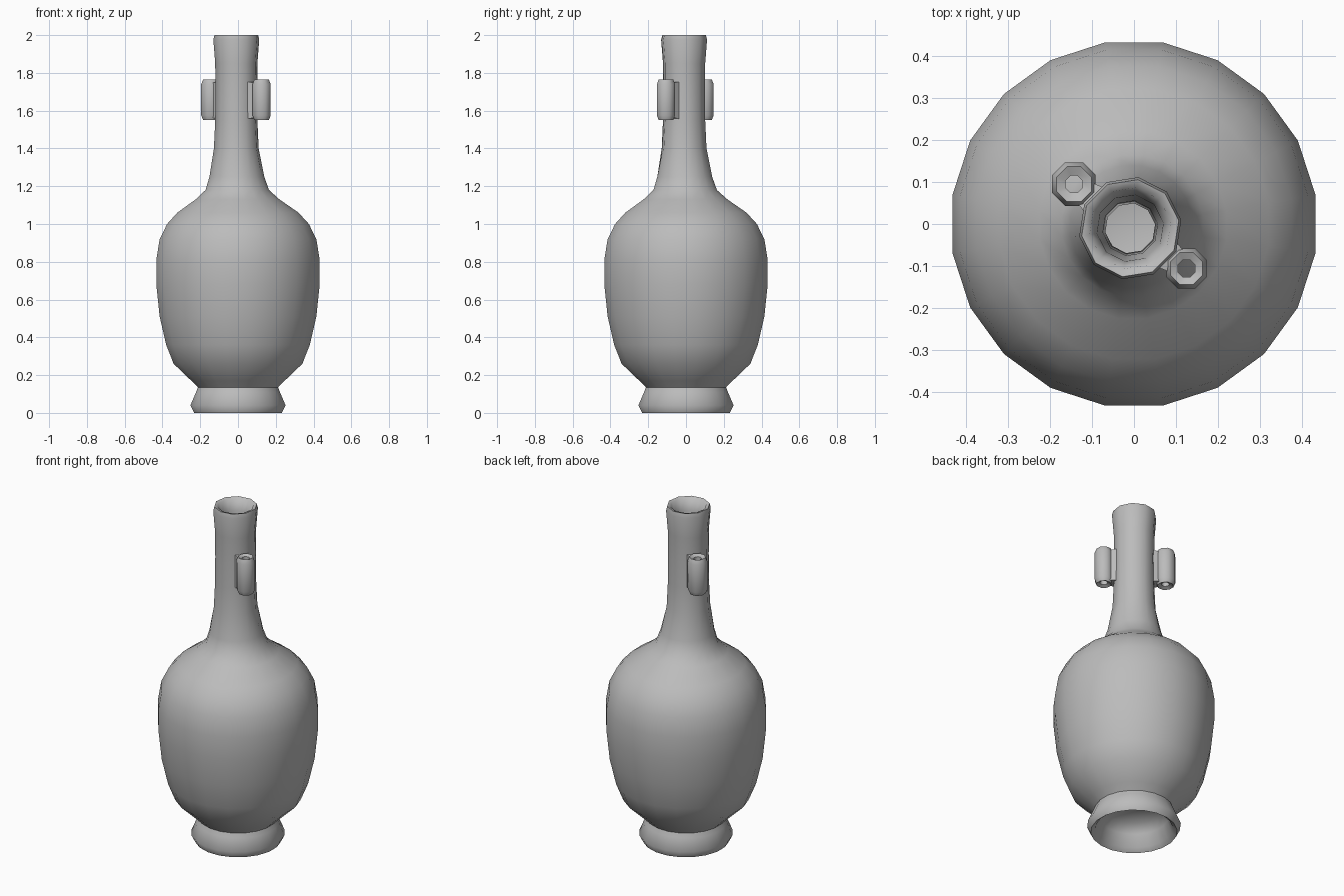
import bpy, bmesh, math
from mathutils import Vector

cube = bpy.data.objects.get("Cube")
if cube:
    bpy.data.objects.remove(cube, do_unlink=True)

clay = bpy.data.materials.new("grey clay")
clay.use_nodes = True
GREY = (0.5, 0.5, 0.5, 1)
clay.diffuse_color = GREY
clay.node_tree.nodes["Principled BSDF"].inputs["Base Color"].default_value = GREY


def lathe(name, profile, sides, center, closed=False, coarse=None, angle=60):
    """Spin (radius, z) points; coarse(radius, z) rings get half as many corners."""
    bm = bmesh.new()
    rings = []
    for r, z in profile:
        cx, cy = center(z)
        if r == 0:
            rings.append([bm.verts.new((cx, cy, z))] * sides)
            continue
        ring = []
        for i in range(sides):
            a = math.tau * (i + 0.5) / sides
            rr = r * math.cos(math.tau / sides) if coarse and coarse(r, z) and i % 2 else r
            ring.append(bm.verts.new((cx + rr * math.cos(a), cy + rr * math.sin(a), z)))
        rings.append(ring)
    pairs = list(zip(rings, rings[1:]))
    if closed:
        pairs.append((rings[-1], rings[0]))
    for low, high in pairs:
        for i in range(sides):
            j = (i + 1) % sides
            corners = list(dict.fromkeys((low[i], low[j], high[j], high[i])))
            bm.faces.new(corners)
    bmesh.ops.recalc_face_normals(bm, faces=bm.faces)
    return finish(name, bm, angle)


def finish(name, bm, angle):
    mesh = bpy.data.meshes.new(name)
    bm.to_mesh(mesh)
    bm.free()
    mesh.materials.append(clay)
    obj = bpy.data.objects.new(name, mesh)
    bpy.context.collection.objects.link(obj)
    bpy.ops.object.select_all(action='DESELECT')
    obj.select_set(True)
    bpy.context.view_layer.objects.active = obj
    bpy.ops.object.shade_smooth_by_angle(angle=math.radians(angle))
    return obj


# Vessel: hollow foot, body, neck, lip and inner wall
profile = [
    (0, 0.15), (0.15, 0.14), (0.185, 0.09), (0.21, 0.02), (0.235, 0.0),
    (0.255, 0.04), (0.225, 0.11), (0.215, 0.135), (0.25, 0.17),
    (0.345, 0.26), (0.385, 0.36), (0.42, 0.51), (0.438, 0.68), (0.438, 0.81),
    (0.42, 0.92), (0.38, 1.0), (0.325, 1.06), (0.225, 1.13), (0.17, 1.18),
    (0.147, 1.25), (0.12, 1.4), (0.113, 1.55), (0.112, 1.7), (0.113, 1.85),
    (0.123, 1.975), (0.117, 2.0), (0.098, 1.995), (0.08, 1.93), (0.066, 1.7),
    (0.06, 1.4), (0.09, 1.2), (0.28, 1.03), (0.385, 0.8), (0.36, 0.45),
    (0.2, 0.24), (0, 0.21),
]
NECK = Vector((-0.009, -0.01))
lathe("vase_body", profile, 20,
      lambda z: NECK * min(1, max(0, (z - 1.05) / 0.3)),
      coarse=lambda r, z: z > 1.3)

# Tube lugs on either side of the neck, each with a web joining it on
for side, x, y, radius in (("right", -0.143, 0.095, 0.056), ("left", 0.125, -0.106, 0.052)):
    pos = Vector((x, y))
    tube = [(0.022, 1.56), (radius * 0.8, 1.55), (radius, 1.575), (radius, 1.74),
            (radius * 0.8, 1.765), (0.022, 1.755)]
    lathe(side + "_lug", tube, 8, lambda z: pos, closed=True)

    bm = bmesh.new()
    bmesh.ops.create_cube(bm, size=1)
    along = (pos - NECK).normalized()
    across = Vector((-along.y, along.x))
    mid = NECK + along * 0.112
    for v in bm.verts:
        flare = 0.085 if v.co.x < 0 else 0.06
        p = mid + along * v.co.x * 0.05 + across * v.co.y * flare
        v.co = (p.x, p.y, 1.655 + v.co.z * (0.2 if v.co.x < 0 else 0.185))
    finish(side + "_lug_web", bm, 30)
